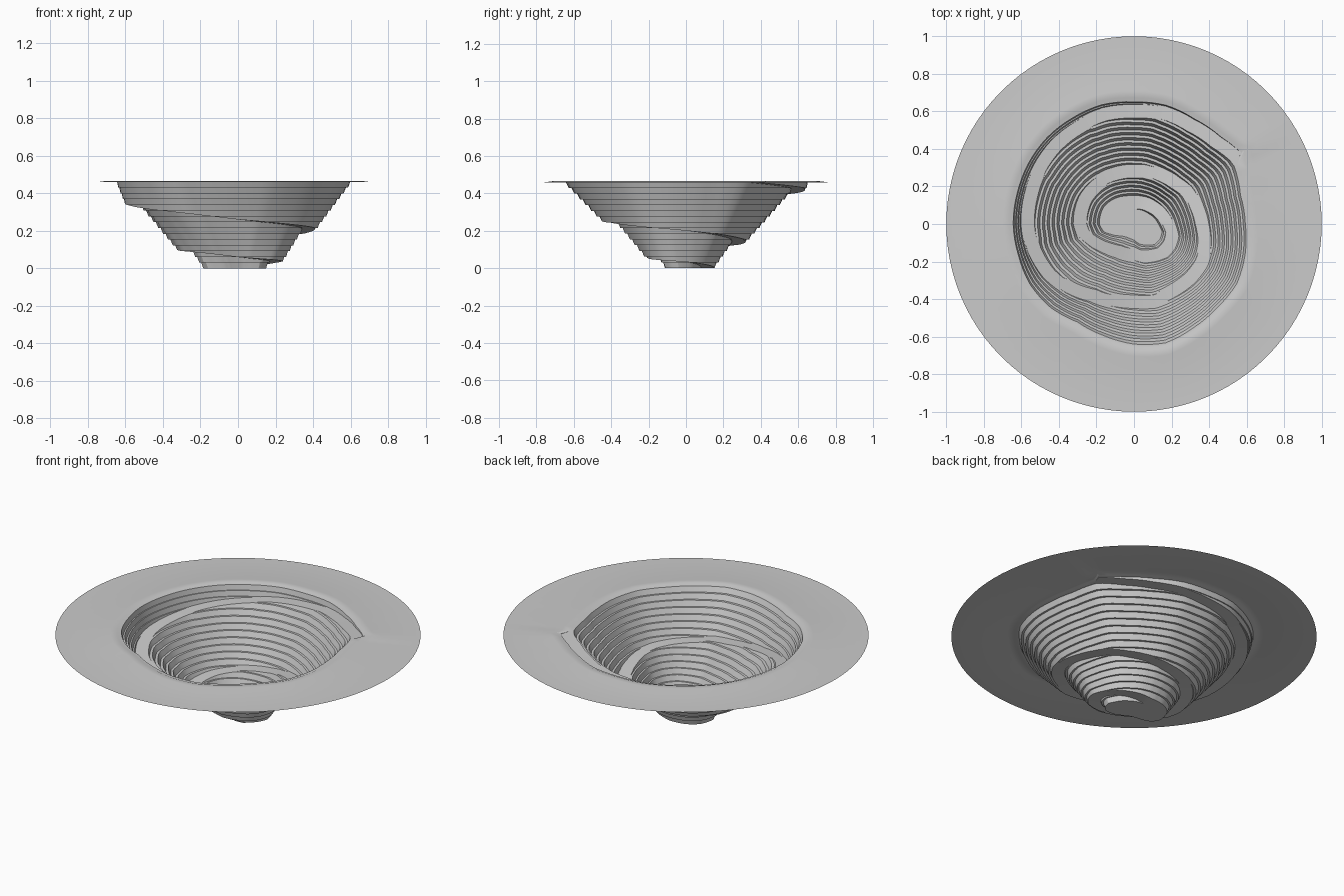
import bpy, bmesh, math

if "Cube" in bpy.data.objects:
    bpy.data.objects.remove(bpy.data.objects["Cube"])

LEVELS = 15
TOP = 0.46
H = TOP / LEVELS          # bench height
W = 0.072                 # haul road width
FACE = 0.5                # share of each bench run taken by the steep face
COLS = 96

# Pit outline every 15 degrees, clockwise from +y (ground rim / floor edge)
RIM = [.585, .59, .58, .59, .63, .60, .605, .625, .645, .64, .65, .67, .655,
       .63, .615, .64, .65, .645, .65, .65, .655, .66, .66, .665, .585 + W]
FLOOR = [.08, .08, .085, .09, .10, .115, .13, .155, .16, .155, .13, .11, .085,
         .08, .08, .09, .12, .165, .185, .185, .185, .175, .165, .155, .08 + W]
# Haul road height and wall steepness against total turning angle
ROAD = [(0, 0), (90, .033), (180, .06), (270, .097), (360, .14), (450, .2),
        (540, .26), (630, .345), (720, .42), (780, TOP), (2000, TOP)]
STEEP = [(0, .8), (360, .8), (720, 1), (900, 1), (975, .45), (2000, .45)]


def lookup(table, x):
    for (x0, y0), (x1, y1) in zip(table, table[1:]):
        if x <= x1:
            return y0 + (y1 - y0) * (x - x0) / (x1 - x0)
    return table[-1][1]


def outline(table, phi):
    """Radius along straight chords between outline corners."""
    i = min(int(phi / 15), 23)
    t = phi / 15 - i
    return 1 / ((1 - t) / table[i] + t / table[i + 1])


def run(z):
    """Horizontal progress of the stepped wall at a height on a bench face."""
    k = math.floor(z / H + 1e-6)
    return k * H + FACE * (z - k * H)


def column(phi):
    """Radial profile (r, z) from the pit floor to the edge of the ground."""
    roads = [lookup(ROAD, phi + 360 * t) for t in range(3)]
    bounds = [0] + roads + [TOP]
    segs, total = [], 0
    for s in range(4):
        lo, hi = bounds[s], bounds[s + 1]
        ulo, uhi = run(lo), run(hi)
        pts = [(ulo, lo)]
        for k in range(LEVELS):
            for u, z in ((k * H, k * H), (k * H + FACE * H, (k + 1) * H)):
                pts.append((min(max(u, ulo), uhi), min(max(z, lo), hi)))
        pts.append((uhi, hi))
        f = lookup(STEEP, phi + 360 * s)
        segs.append((f, pts))
        total += f * (uhi - ulo)
    r = outline(FLOOR, phi)
    slope = (outline(RIM, phi) - r - 2 * W) / total
    prof = []
    for s, (f, pts) in enumerate(segs):
        u0 = pts[0][0]
        prof += [(r + f * slope * (u - u0), z) for u, z in pts]
        r = prof[-1][0]
        if s < 2 or (s == 2 and roads[2] < TOP - 1e-4):
            r += W                      # flat road across the wall
    # low lip around the pit, then level ground
    return prof + [(r + .015, .466), (r + .05, .466), (r + .10, .459), (1, .459)]


bm = bmesh.new()
cols = []
for i in range(COLS + 1):
    phi = 360 * i / COLS
    a = math.radians(90 - phi)
    cols.append([bm.verts.new((r * math.cos(a), r * math.sin(a), z))
                 for r, z in column(phi)])
centre = bm.verts.new((0, 0, 0))
for a, b in zip(cols, cols[1:]):
    bm.faces.new((centre, b[0], a[0]))
    for j in range(len(a) - 1):
        bm.faces.new((a[j], b[j], b[j + 1], a[j + 1]))
bmesh.ops.remove_doubles(bm, verts=bm.verts, dist=2e-4)
bmesh.ops.recalc_face_normals(bm, faces=bm.faces)
if sum(f.normal.z * f.calc_area() for f in bm.faces) < 0:
    bmesh.ops.reverse_faces(bm, faces=bm.faces)

# Terraced pit with spiral road and surrounding ground
mesh = bpy.data.meshes.new("open_pit")
bm.to_mesh(mesh)
bm.free()
pit = bpy.data.objects.new("open_pit", mesh)
bpy.context.collection.objects.link(pit)
bpy.context.view_layer.objects.active = pit
pit.select_set(True)
bpy.ops.object.shade_smooth_by_angle(angle=math.radians(30))
